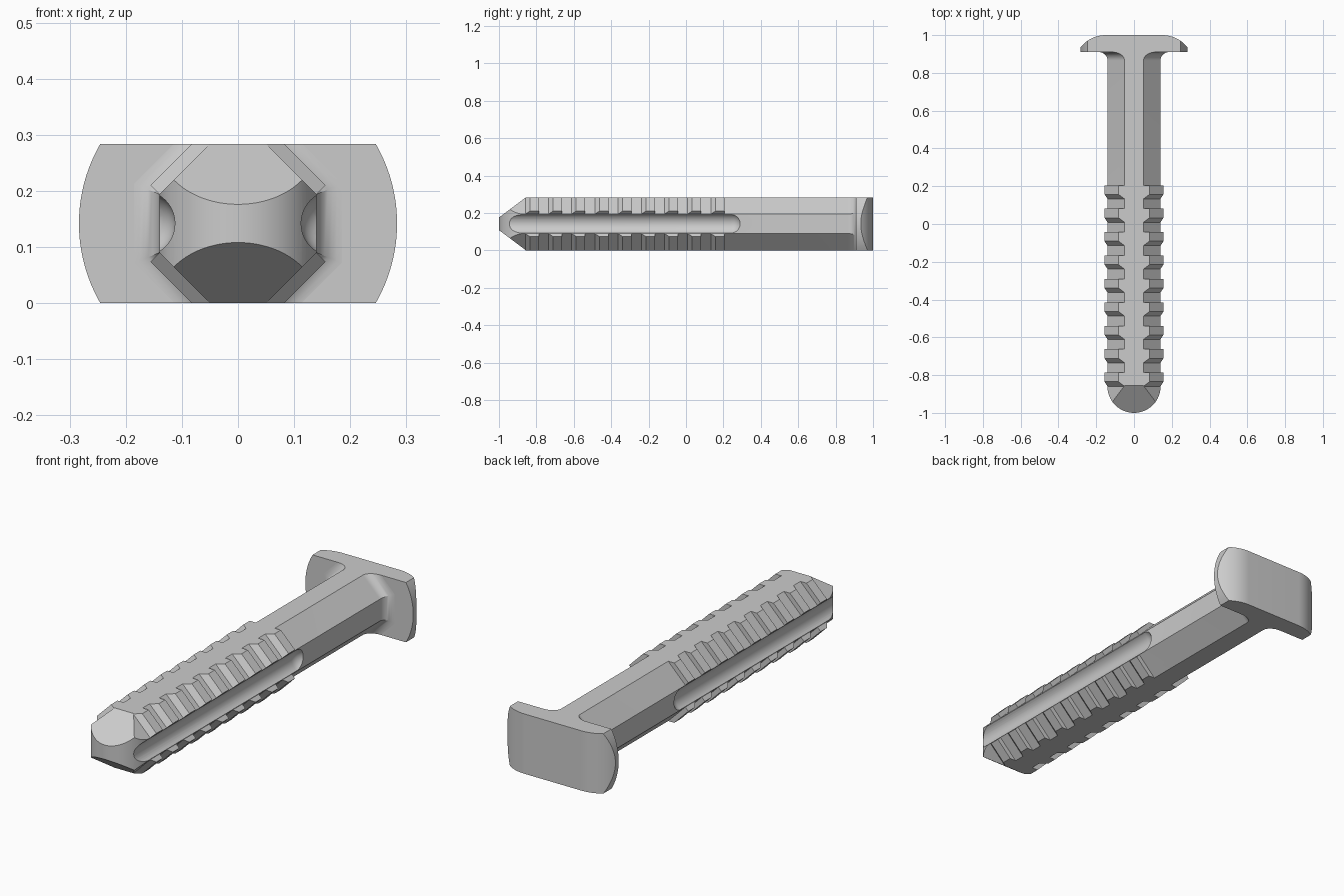
import bpy, bmesh
from math import sin, cos, pi, sqrt, radians

if "Cube" in bpy.data.objects:
    bpy.data.objects.remove(bpy.data.objects["Cube"])

MID = 0.142           # half of the overall height
SIDE, FLAT = 0.14, 0.05   # shaft half width, half width of its top flat


def finish(bm, name):
    bmesh.ops.remove_doubles(bm, verts=bm.verts, dist=1e-5)
    bmesh.ops.recalc_face_normals(bm, faces=bm.faces)
    me = bpy.data.meshes.new(name)
    bm.to_mesh(me)
    bm.free()
    ob = bpy.data.objects.new(name, me)
    bpy.context.collection.objects.link(ob)
    return ob


def loft(bm, rings):
    """Skin a list of equal-length closed rings and cap both ends."""
    vs = [[bm.verts.new(p) for p in r] for r in rings]
    n = len(vs[0])
    for a, b in zip(vs, vs[1:]):
        for i in range(n):
            j = (i + 1) % n
            bm.faces.new((a[i], a[j], b[j], b[i]))
    bm.faces.new(vs[0])
    bm.faces.new(vs[-1])


def activate(ob):
    bpy.ops.object.select_all(action='DESELECT')
    ob.select_set(True)
    bpy.context.view_layer.objects.active = ob


def boolean(ob, cutter, op):
    cutter.hide_render = True
    m = ob.modifiers.new("cut", 'BOOLEAN')
    m.object, m.operation, m.solver = cutter, op, 'EXACT'
    activate(ob)
    bpy.ops.object.modifier_apply(modifier=m.name)
    bpy.data.objects.remove(cutter)


def octagon(y, d):
    """Shaft section grown by d, kept between the flat top and bottom."""
    x, t, h = SIDE + d, FLAT + d * sqrt(2), 0.052 + d * (sqrt(2) - 1)
    q = [(x, -h), (x, h), (t, MID), (-t, MID),
         (-x, h), (-x, -h), (-t, -MID), (t, -MID)]
    return [(a, y, MID + b) for a, b in q]


# Shaft: octagonal bar with a fillet flaring into the head
R = 0.045
rings = [octagon(-1.02, 0)]
for i in range(9):
    a = pi / 2 * i / 8
    rings.append(octagon(0.91 - R + R * sin(a), R * (1 - cos(a))))
bm = bmesh.new()
loft(bm, rings)
bmesh.ops.recalc_face_normals(bm, faces=bm.faces)

# Tip: sloping flats above and below
for s in (1, -1):
    cut = bmesh.ops.bisect_plane(
        bm, geom=bm.verts[:] + bm.edges[:] + bm.faces[:],
        plane_co=(0, -0.855, MID + s * MID), plane_no=(0, -0.108, s * 0.145),
        clear_outer=True)
    edges = [e for e in cut['geom_cut'] if isinstance(e, bmesh.types.BMEdge)]
    bmesh.ops.edgenet_fill(bm, edges=edges)
shaft = finish(bm, "shaft")

# Tip: rounded in plan
plan = [(0.4, 1.1), (0.4, -0.859)]
plan += [(0.141 * cos(a), -0.859 - 0.141 * sin(a))
         for a in [pi * i / 40 for i in range(41)]]
plan += [(-0.4, -0.859), (-0.4, 1.1)]
bm = bmesh.new()
loft(bm, [[(x, y, z) for x, y in plan] for z in (-0.2, 0.5)])
boolean(shaft, finish(bm, "tip_cutter"), 'INTERSECT')

# Side grooves with a ball end
GR = 0.0586
for s in (1, -1):
    stations = [(-1.2, GR)] + [(0.24 + GR * sin(a), GR * cos(a))
                               for a in [radians(11 * i) for i in range(9)]]
    bm = bmesh.new()
    loft(bm, [[(s * 0.171 + r * cos(2 * pi * k / 40), y,
                MID + r * sin(2 * pi * k / 40)) for k in range(40)]
              for y, r in stations])
    boolean(shaft, finish(bm, "groove_cutter"), 'DIFFERENCE')

# Ridges: nine ratchet teeth on each of the four sloping faces
D = 0.0226
bm = bmesh.new()
for i in range(9):
    y0 = 0.205 - 0.124 * i
    tooth = [(y0, 0), (y0, D), (y0 - 0.048, D), (y0 - 0.072, 0)]
    for sx in (1, -1):
        for sz in (1, -1):
            low = [(sx * (SIDE + d / sqrt(2)), y,
                    MID + sz * (0.052 + d / sqrt(2))) for y, d in tooth]
            high = [(sx * (FLAT + d * sqrt(2)), y, MID + sz * MID)
                    for y, d in tooth]
            loft(bm, [low, high])
ridges = finish(bm, "ridges")

# Head: flat-sided disc with its crown rolling off towards both ends
HR, CR = 0.2835, 0.1685
xs = [0.15 + 0.0955 * i / 8 for i in range(8)]
xs += [HR * cos(radians(30.06 * (1 - i / 12))) for i in range(13)]
xs = [-x for x in reversed(xs)] + xs
rings = []
for x in xs:
    h = min(MID, sqrt(max(0, HR * HR - x * x)))
    dx = max(0, abs(x) - 0.15)
    top = 1 - CR + sqrt(CR * CR - dx * dx)
    rings.append([(x, 0.91, MID - h), (x, top, MID - h),
                  (x, top, MID + h), (x, 0.91, MID + h)])
bm = bmesh.new()
loft(bm, rings)
head = finish(bm, "head")

for ob in (shaft, ridges, head):
    activate(ob)
    bpy.ops.object.shade_smooth_by_angle(angle=radians(25))
